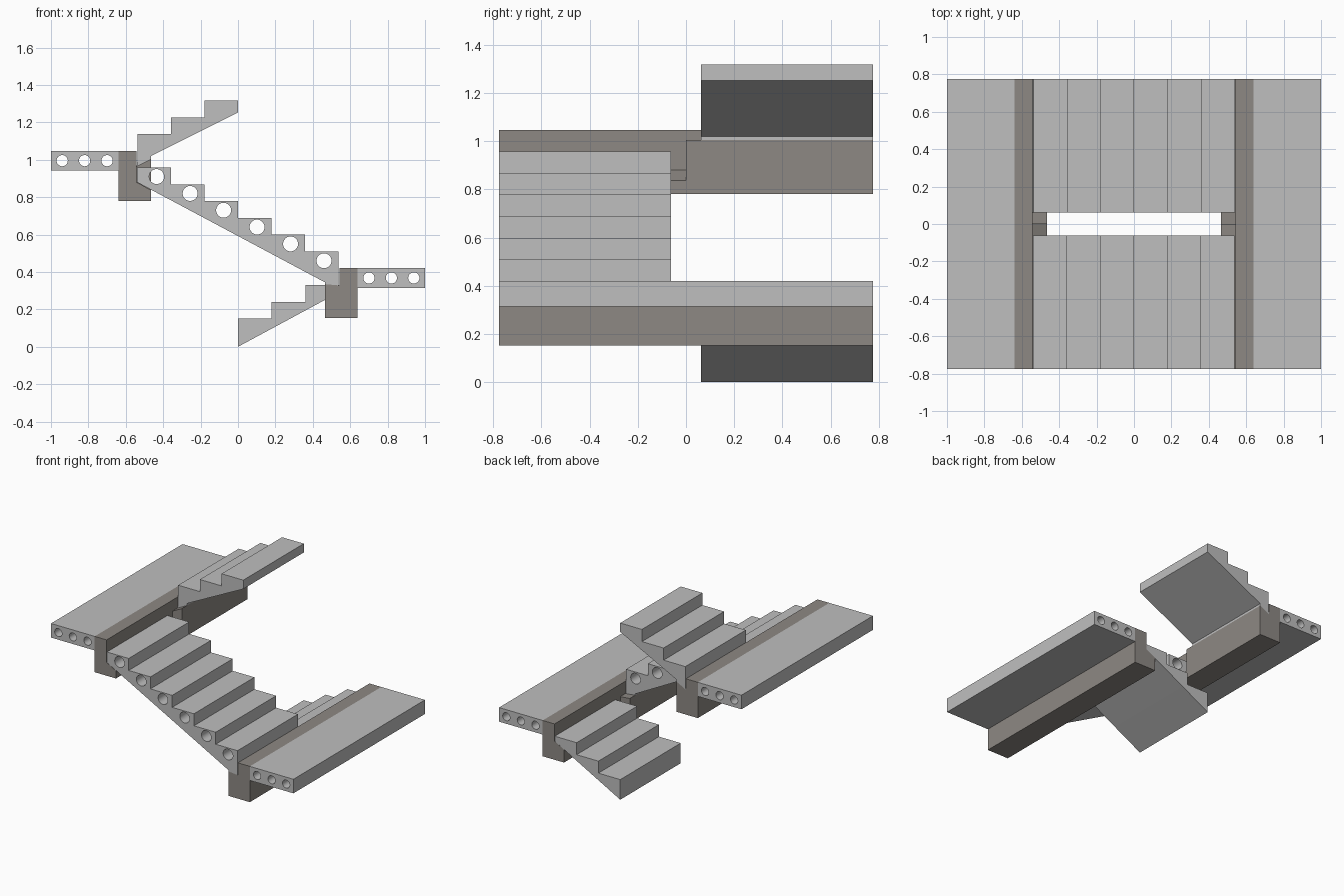
import bpy, bmesh, math

if "Cube" in bpy.data.objects:
    bpy.data.objects.remove(bpy.data.objects["Cube"])


def material(name, rgb):
    m = bpy.data.materials.new(name)
    m.diffuse_color = (*rgb, 1)
    m.use_nodes = True
    m.node_tree.nodes["Principled BSDF"].inputs["Base Color"].default_value = m.diffuse_color
    return m


concrete = material("light concrete", (0.52, 0.52, 0.52))
beam_mat = material("brown grey concrete", (0.27, 0.25, 0.23))


def extrude_profile(name, outline, y0, y1, mat, holes=(), radius=0.03):
    """Extrude an x-z outline, pierced by round holes, from y0 to y1."""
    curve = bpy.data.curves.new(name, 'CURVE')
    curve.dimensions = '2D'
    curve.fill_mode = 'BOTH'
    curve.extrude = (y1 - y0) / 2
    loops = [outline]
    for hx, hz in holes:
        loops.append([(hx + radius * math.cos(a * math.tau / 32),
                       hz + radius * math.sin(a * math.tau / 32)) for a in range(32)])
    for pts in loops:
        spline = curve.splines.new('POLY')
        spline.points.add(len(pts) - 1)
        for p, (x, z) in zip(spline.points, pts):
            p.co = (x, z, 0, 1)
        spline.use_cyclic_u = True
    ob = bpy.data.objects.new(name, curve)
    bpy.context.collection.objects.link(ob)
    bpy.ops.object.select_all(action='DESELECT')
    ob.select_set(True)
    bpy.context.view_layer.objects.active = ob
    bpy.ops.object.convert(target='MESH')
    ob = bpy.context.view_layer.objects.active
    # stand the profile upright and weld it
    bm = bmesh.new()
    bm.from_mesh(ob.data)
    for v in bm.verts:
        x, z, d = v.co
        v.co = (x, (y0 + y1) / 2 - d, z)
    bmesh.ops.remove_doubles(bm, verts=bm.verts, dist=1e-5)
    bmesh.ops.recalc_face_normals(bm, faces=bm.faces)
    bm.to_mesh(ob.data)
    bm.free()
    ob.data.materials.clear()
    ob.data.materials.append(mat)
    bpy.ops.object.shade_smooth_by_angle(angle=math.radians(30))
    return ob


def steps(x, z, going, rise, count):
    """Top outline of a flight: riser, tread, riser, tread..."""
    pts = []
    for i in range(count):
        pts += [(x + going * i, z + rise * i), (x + going * (i + 1), z + rise * i)]
    return pts


W, GAP = 0.775, 0.062      # half width, half of the well between flights
LOW, HIGH = 0.42, 1.047    # landing levels
RISE, GO = 0.0896, 0.179

# Hollow landing slabs
for name, x0, top in (("upper_landing", -1.0, HIGH), ("lower_landing", 0.64, LOW)):
    x1 = x0 + 0.36
    first = -0.94 if x0 < 0 else 0.70
    extrude_profile(name, [(x0, top - 0.105), (x1, top - 0.105), (x1, top), (x0, top)],
                    -W, W, concrete, [(first + 0.12 * i, top - 0.052) for i in range(3)])

# Support beams, each half with its own seat for a flight
for name, s, top, seats in (
        ("upper_beam", -1, HIGH, ((0.88, 0.837), (0.965, 1.005))),
        ("lower_beam", 1, LOW, ((0.328, 0.335), (0.292, 0.25)))):
    for side, (inner, outer), y0, y1 in (("front", seats[0], -W, 0), ("back", seats[1], 0, W)):
        base = top - 0.267
        extrude_profile(name + "_" + side,
                        [(s * 0.64, base), (s * 0.464, base), (s * 0.464, outer),
                         (s * 0.542, inner), (s * 0.542, top), (s * 0.64, top)],
                        y0, y1, beam_mat)

# Lower flight, rising to the right behind the well
extrude_profile("lower_flight",
                [(0, 0)] + steps(0, 0.15, 0.18, RISE, 3) + [(0.54, 0.292), (0.464, 0.25)],
                GAP, W, concrete)

# Middle flight, rising to the left in front of the well, with round voids
extrude_profile("middle_flight",
                [(0.464, 0.345), (0.464, 0.335), (0.538, 0.328)]
                + steps(0.538, LOW + RISE, -GO - 0.0005, RISE, 6) + [(-0.54, 0.88)],
                -W, -GAP, concrete,
                [(0.46 - 0.179 * i, 0.46 + 0.09 * i) for i in range(6)], 0.04)

# Upper flight, rising to the right behind the well
extrude_profile("upper_flight",
                [(-0.464, 1.02), (-0.464, 1.005), (-0.542, 0.965), (-0.537, 1.0)]
                + steps(-0.537, HIGH + RISE, GO, RISE + 0.001, 3) + [(0, 1.252)],
                GAP, W, concrete)
